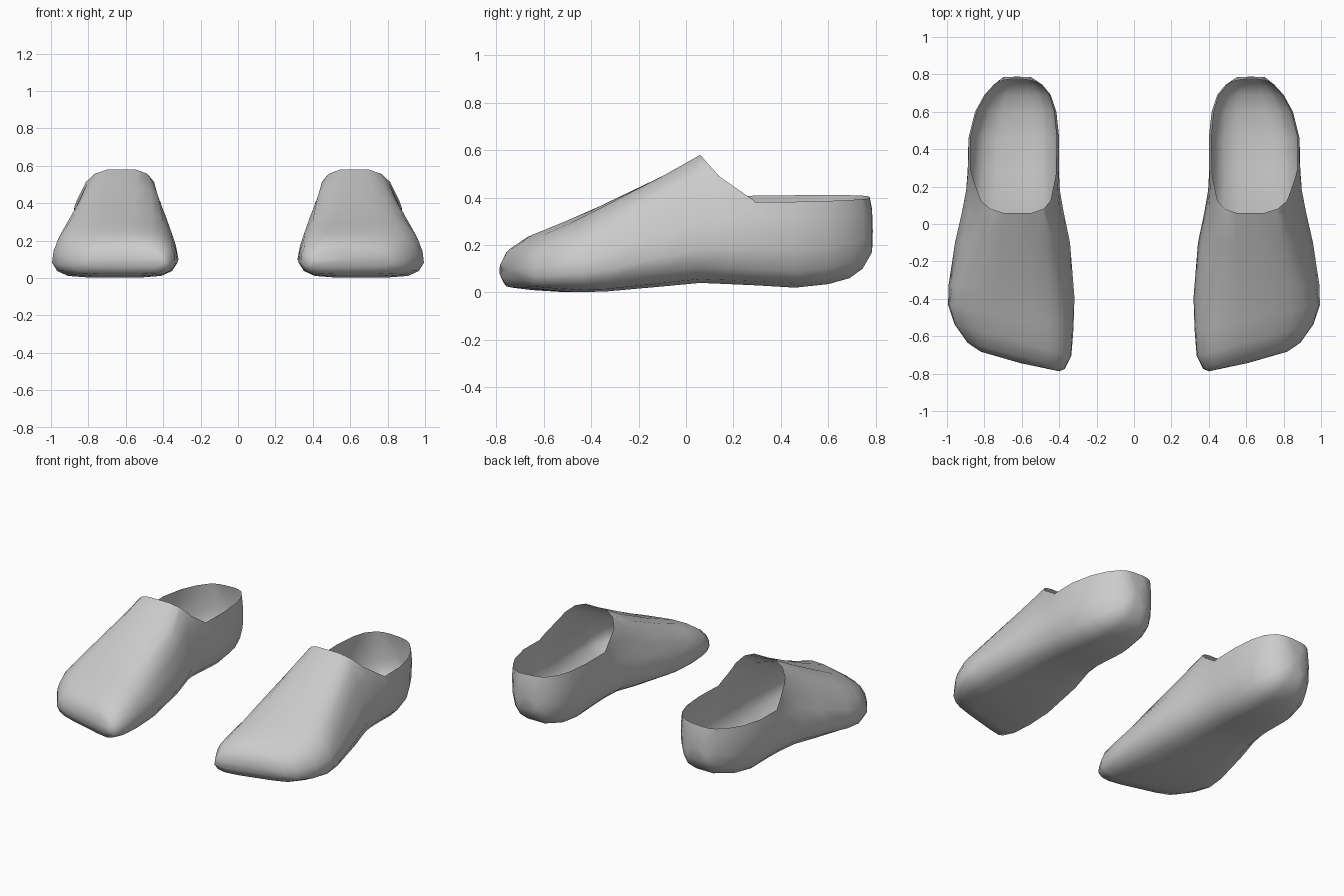
import bpy, bmesh
from mathutils import Vector

cube = bpy.data.objects.get("Cube")
if cube:
    bpy.data.objects.remove(cube)

grey = bpy.data.materials.new("plain grey")
grey.use_nodes = True
grey.diffuse_color = (0.6, 0.6, 0.6, 1)
grey.node_tree.nodes["Principled BSDF"].inputs["Base Color"].default_value = (0.6, 0.6, 0.6, 1)

# Half cross-section: height, width at the toe, width at the instep, width at the heel
HALF = [(0, 0.4, 0.35, 0.35), (0.03, 0.75, 0.68, 0.66), (0.12, 0.92, 0.89, 0.87),
        (0.27, 1, 1, 0.98), (0.48, 0.99, 0.89, 1), (0.68, 0.93, 0.78, 0.94),
        (0.86, 0.78, 0.66, 0.85), (0.95, 0.58, 0.52, 0.6), (1, 0.28, 0.28, 0.3)]

# Stations: y, inner x, outer x, bottom, top, skew, shape (0 toe, 1 instep, 2 heel)
STATIONS = [
    (-0.735, 0.40, 0.82, 0.06, 0.145, 0.25, 0),
    (-0.705, 0.37, 0.89, 0.02, 0.19, 0.27, 0),
    (-0.62, 0.335, 0.96, 0.01, 0.245, 0.27, 0),
    (-0.50, 0.325, 0.995, 0.002, 0.295, 0.20, 0.1),
    (-0.36, 0.322, 0.995, 0.003, 0.36, 0.10, 0.4),
    (-0.10, 0.35, 0.965, 0.025, 0.49, 0, 0.85),
    (0.06, 0.385, 0.93, 0.04, 0.58, 0, 1),
    (0.18, 0.40, 0.905, 0.035, 0.60, 0, 1.4),
    (0.29, 0.40, 0.895, 0.03, 0.60, 0, 1.8),
    (0.46, 0.40, 0.885, 0.02, 0.60, 0, 2),
    (0.60, 0.415, 0.85, 0.035, 0.60, 0, 2),
    (0.69, 0.445, 0.80, 0.06, 0.60, 0, 2),
    (0.745, 0.49, 0.75, 0.10, 0.55, 0, 2),
    (0.785, 0.55, 0.70, 0.17, 0.35, 0, 2),
]

# Opening: profile lines (y, z to y, z), sideways tilt, and the y range they trim
CUTS = [((0.06, 0.58), (0.14, 0.49), 0, (0, 0.29)),
        ((0.14, 0.49), (0.29, 0.385), 0, (0, 0.29)),
        ((0.29, 0.395), (0.75, 0.40), 0.06, (0.2, 1))]


def section(y, inner, outer, low, high, skew, shape):
    """One ring of points around the foot."""
    mid, half = (inner + outer) / 2, (outer - inner) / 2
    lean = 0.035 * max(0, 1 - abs(shape - 1))
    ring = []
    for side, rows in ((1, HALF), (-1, HALF[::-1])):
        for h, *widths in rows:
            i = min(int(shape), 1)
            w = widths[i] + (widths[i + 1] - widths[i]) * (shape - i)
            x = mid + side * w * half - lean * h
            ring.append(Vector((x, y + skew * (x - mid), low + h * (high - low))))
    return ring


def make_shoe(name, sign):
    bm = bmesh.new()
    rings = [[bm.verts.new(p) for p in section(*s)] for s in STATIONS]
    count = len(rings[0])
    for a, b in zip(rings, rings[1:]):
        for i in range(count):
            j = (i + 1) % count
            bm.faces.new((a[i], a[j], b[j], b[i]))

    # Rounded toe and heel caps
    for ring, push in ((rings[0], -0.008), (rings[-1], 0.003)):
        centre = sum((v.co for v in ring), Vector()) / count
        tip = bm.verts.new(centre + Vector((0, push, 0)))
        for i in range(count):
            bm.faces.new((ring[i], ring[(i + 1) % count], tip))
    bmesh.ops.recalc_face_normals(bm, faces=bm.faces[:])

    # Trim away the foot opening
    planes = []
    for (y0, z0), (y1, z1), tilt, (start, end) in CUTS:
        point = Vector((0.63, y0, z0))
        normal = Vector((tilt, (z0 - z1) / (y1 - y0), 1)).normalized()
        planes.append((point, normal))
        faces = [f for f in bm.faces if start < f.calc_center_median().y < end]
        edges = {e for f in faces for e in f.edges}
        verts = {v for f in faces for v in f.verts}
        bmesh.ops.bisect_plane(bm, geom=faces + list(edges) + list(verts),
                               plane_co=point, plane_no=normal, dist=0.0005)
    gone = [f for f in bm.faces if f.calc_center_median().y > 0.03 and
            all((f.calc_center_median() - p).dot(n) > 0 for p, n in planes)]
    bmesh.ops.delete(bm, geom=gone, context="FACES")

    # Opposite foot
    if sign < 0:
        for v in bm.verts:
            v.co.x = -v.co.x
        bmesh.ops.reverse_faces(bm, faces=bm.faces[:])
    for f in bm.faces:
        f.smooth = True
    mesh = bpy.data.meshes.new(name)
    bm.to_mesh(mesh)
    bm.free()
    mesh.materials.append(grey)
    bpy.context.collection.objects.link(bpy.data.objects.new(name, mesh))


make_shoe("left_shoe", 1)
make_shoe("right_shoe", -1)
